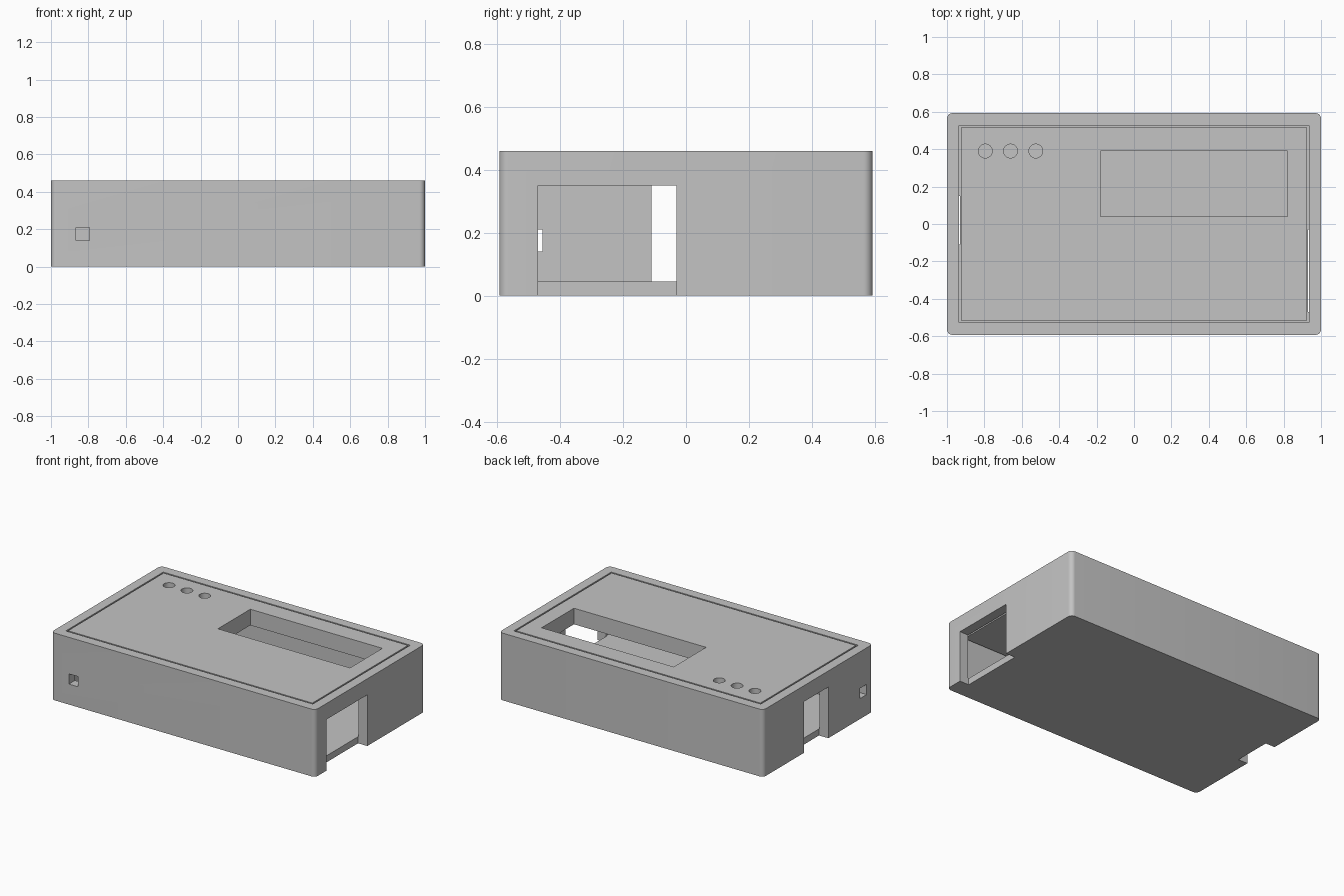
import bpy
import bmesh

HX, HY, TOP = 1.0, 0.593, 0.46      # outer half sizes and height
CX, CY = 0.935, 0.527               # cavity half sizes
FLOOR, LID_Z = 0.045, 0.35          # floor top and lid underside
GAP = 0.01                          # clearance around the lid

if "Cube" in bpy.data.objects:
    bpy.data.objects.remove(bpy.data.objects["Cube"], do_unlink=True)

grey = bpy.data.materials.new("plain_grey")
grey.use_nodes = True
colour = (0.55, 0.55, 0.55, 1)
grey.diffuse_color = colour
grey.node_tree.nodes["Principled BSDF"].inputs["Base Color"].default_value = colour


def finish(bm, name):
    mesh = bpy.data.meshes.new(name)
    bm.to_mesh(mesh)
    bm.free()
    mesh.materials.append(grey)
    obj = bpy.data.objects.new(name, mesh)
    bpy.context.collection.objects.link(obj)
    return obj


def block(name, x, y, z, radius=0):
    """Box from (min, max) ranges, optionally with rounded upright corners."""
    bm = bmesh.new()
    bmesh.ops.create_cube(bm, size=1)
    for v in bm.verts:
        v.co = [r[0] if c < 0 else r[1] for c, r in zip(v.co, (x, y, z))]
    if radius:
        upright = [e for e in bm.edges
                   if abs(e.verts[0].co.z - e.verts[1].co.z) > 0.01]
        bmesh.ops.bevel(bm, geom=upright, offset=radius, segments=8,
                        profile=0.5, affect='EDGES')
    return finish(bm, name)


def rod(name, x, y, radius, z):
    bm = bmesh.new()
    bmesh.ops.create_cone(bm, cap_ends=True, segments=32, radius1=radius,
                          radius2=radius, depth=z[1] - z[0])
    bmesh.ops.translate(bm, verts=bm.verts, vec=(x, y, sum(z) / 2))
    return finish(bm, name)


def select(obj):
    bpy.ops.object.select_all(action='DESELECT')
    obj.select_set(True)
    bpy.context.view_layer.objects.active = obj


def cut(target, cutter):
    """Subtract the cutter and discard it."""
    cutter.hide_render = True
    mod = target.modifiers.new("cut", 'BOOLEAN')
    mod.operation = 'DIFFERENCE'
    mod.solver = 'EXACT'
    mod.object = cutter
    select(target)
    bpy.ops.object.modifier_apply(modifier=mod.name)
    bpy.data.objects.remove(cutter, do_unlink=True)


# Case: open tray with rounded upright corners
case = block("case", (-HX, HX), (-HY, HY), (0, TOP), 0.03)
cut(case, block("cavity", (-CX, CX), (-CY, CY), (FLOOR, 1)))

# Connector slots in both ends, open through the floor edge
cut(case, block("left_slot", (0.93, 1.2), (-0.47, -0.03), (-0.1, LID_Z)))
cut(case, block("right_slot", (-1.2, -0.93), (-0.11, 0.15), (-0.1, LID_Z)))

# Small square cable holes near the front right corner
cut(case, block("front_hole", (-0.865, -0.795), (-0.7, -0.5), (0.14, 0.21)))
cut(case, block("side_hole", (-1.2, -0.9), (-0.525, -0.455), (0.14, 0.21)))

# Lid: thick plate with a display window and three round holes
lid = block("lid", (GAP - CX, CX - GAP), (GAP - CY, CY - GAP), (LID_Z, TOP))
cut(lid, block("window", (-0.18, 0.82), (0.04, 0.39), (0.2, 0.6)))
for x in (-0.795, -0.66, -0.525):
    cut(lid, rod("round_hole", x, 0.39, 0.037, (0.2, 0.6)))

for part in (case, lid):
    select(part)
    bpy.ops.object.shade_smooth_by_angle()
